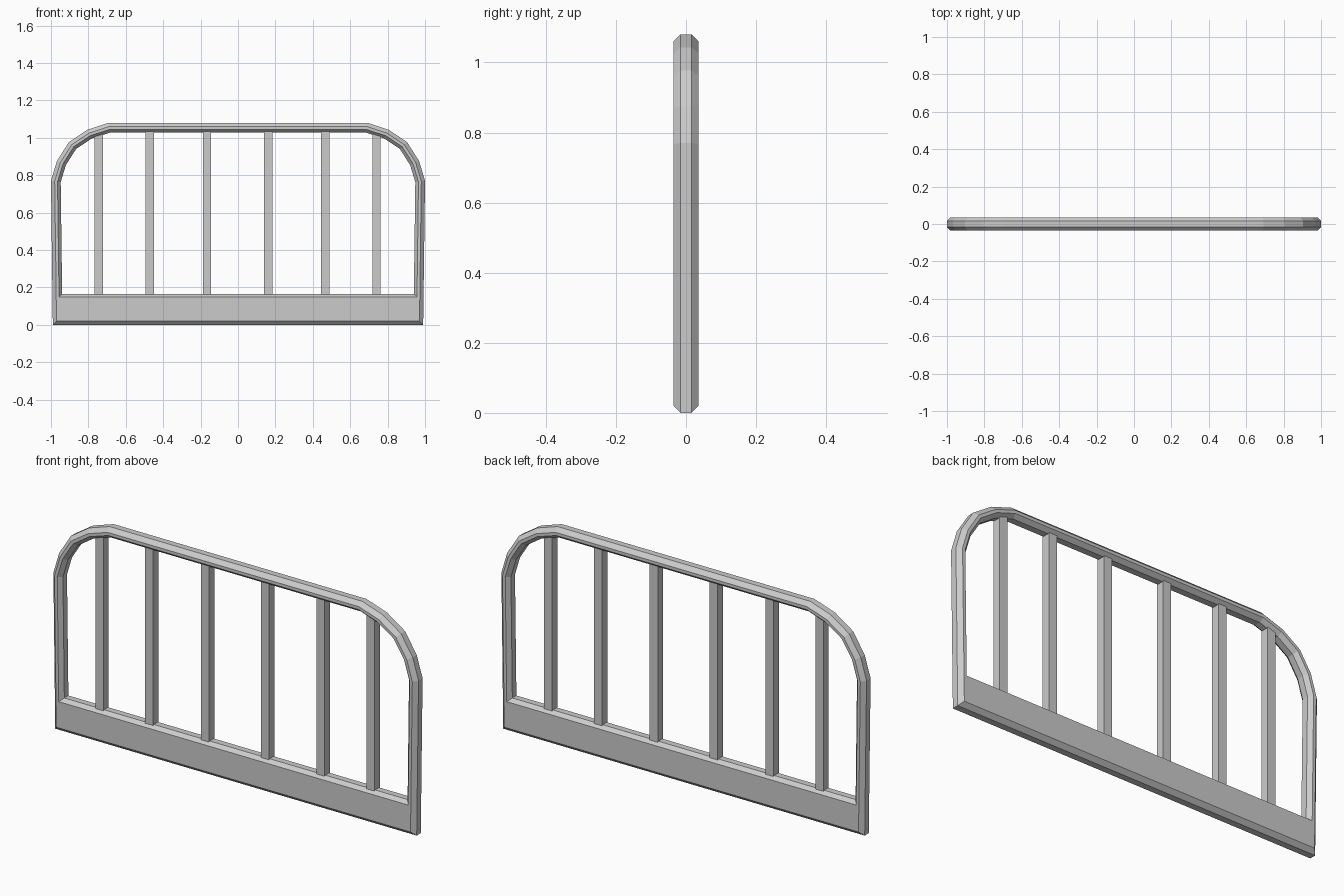
import bpy, bmesh
from mathutils import Vector
from mathutils.geometry import intersect_line_line_2d, normal

cube = bpy.data.objects.get("Cube")
if cube:
    bpy.data.objects.remove(cube)

GREY = (0.6, 0.6, 0.6, 1)
metal = bpy.data.materials.new("grey metal")
metal.use_nodes = True
metal.diffuse_color = GREY
metal.node_tree.nodes["Principled BSDF"].inputs["Base Color"].default_value = GREY


def finish(bm, name):
    bmesh.ops.recalc_face_normals(bm, faces=bm.faces)
    mesh = bpy.data.meshes.new(name)
    bm.to_mesh(mesh)
    bm.free()
    mesh.materials.append(metal)
    obj = bpy.data.objects.new(name, mesh)
    bpy.context.collection.objects.link(obj)
    return obj


# Frame outline (x, z): right half, then its mirror; the last edge is the base
half = [(0.99, 0), (1, 0.77), (0.968, 0.876), (0.904, 0.977), (0.805, 1.043), (0.692, 1.08)]
outline = [Vector(p) for p in half] + [Vector((-x, z)) for x, z in reversed(half)]
count = len(outline)


def inset(side, base):
    """Move every edge inward, the base edge by its own amount."""
    lines = []
    for i, a in enumerate(outline):
        b = outline[(i + 1) % count]
        d = (b - a).normalized()
        shift = Vector((-d.y, d.x)) * (base if i == count - 1 else side)
        lines.append((a + shift, d))
    points = []
    for i, (p, d) in enumerate(lines):
        q, e = lines[i - 1]
        t = (p - q).cross(d) / e.cross(d)
        points.append(q + e * t)
    return points


# Chamfered cross-section: (side inset, base inset, y)
section = [(0, 0, 0.016), (0.02, 0.02, 0.036), (0.035, 0.15, 0.036), (0.052, 0.165, 0.016)]
section += [(s, b, -y) for s, b, y in reversed(section)]

bm = bmesh.new()
rings = [[bm.verts.new((p.x, y, p.y)) for p in inset(s, b)] for s, b, y in section]
for k, ring in enumerate(rings):
    after = rings[(k + 1) % len(rings)]
    for i in range(count):
        j = (i + 1) % count
        bm.faces.new((ring[i], ring[j], after[j], after[i]))
finish(bm, "frame")

# Upright bars, ending inside the rails
for n, x in enumerate((-0.745, -0.472, -0.166, 0.162, 0.467, 0.74)):
    top = 1.05 if abs(x) < 0.7 else 1.03
    bm = bmesh.new()
    bmesh.ops.create_cube(bm, size=1)
    bmesh.ops.scale(bm, vec=(0.044, 0.042, top - 0.14), verts=bm.verts)
    bar = finish(bm, f"upright_bar_{n + 1}")
    bar.location = (x, 0, (top + 0.14) / 2)
